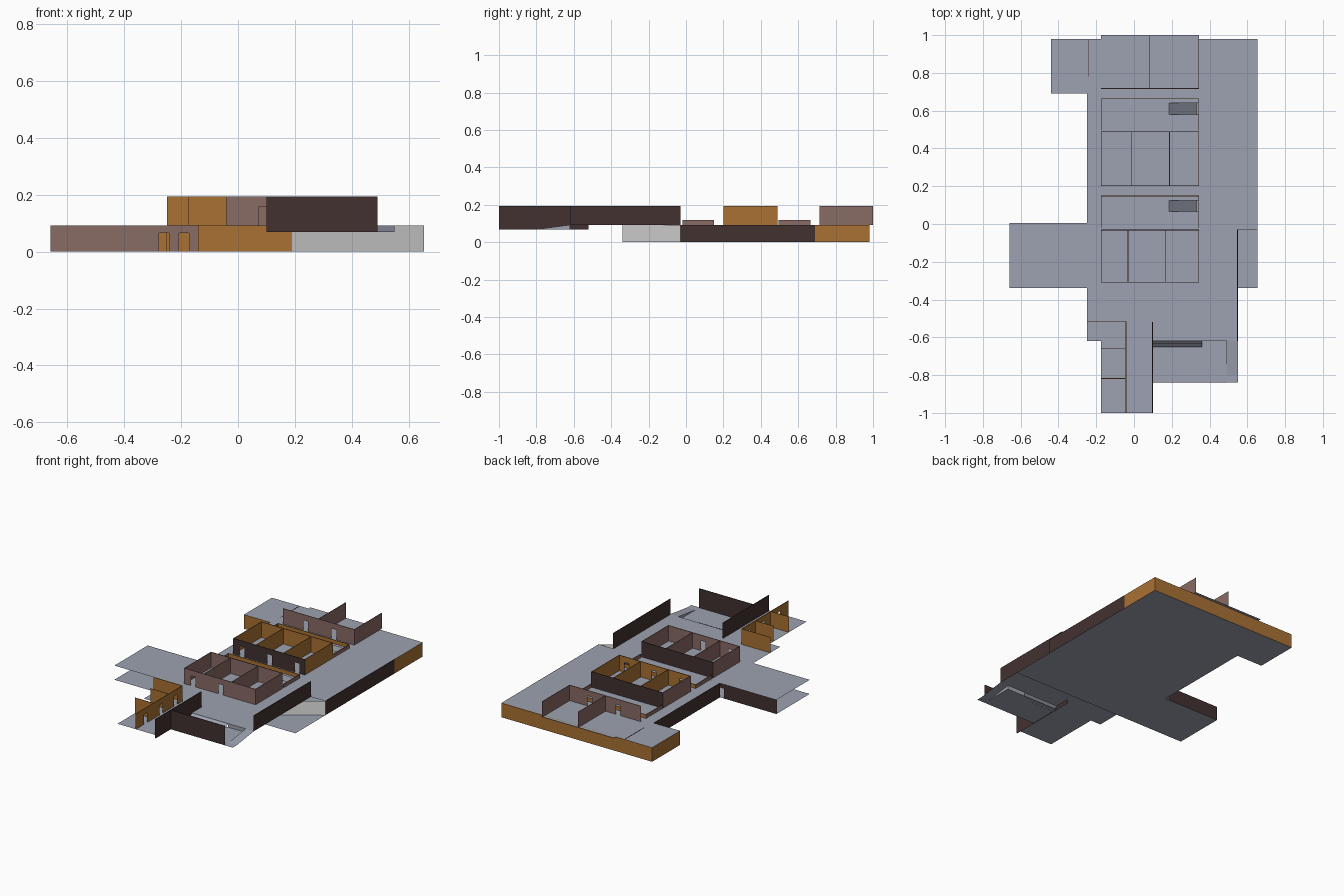
import bpy, bmesh, math
from mathutils import Vector

if "Cube" in bpy.data.objects:
    bpy.data.objects.remove(bpy.data.objects["Cube"])


def mat(name, rgb):
    m = bpy.data.materials.new(name)
    m.diffuse_color = (*rgb, 1)
    m.use_nodes = True
    m.node_tree.nodes["Principled BSDF"].inputs["Base Color"].default_value = m.diffuse_color
    return m


GREY = mat("floor grey", (0.34, 0.365, 0.44))
BROWN = mat("wall brown", (0.25, 0.145, 0.13))
DARK = mat("dark brown", (0.055, 0.031, 0.030))
ORANGE = mat("wall orange", (0.40, 0.165, 0.034))
GLASS = mat("pale glass", (0.92, 0.93, 0.92))

G, U, D, T = 0.0, 0.093, 0.069, 0.195    # ground, upper floor, sunken level, wall top
THICK = 0.004


def make(name, quads, mats, index=None, smooth=False):
    bm = bmesh.new()
    for i, q in enumerate(quads):
        f = bm.faces.new([bm.verts.new(p) for p in q])
        f.material_index = index[i] if index else 0
        f.smooth = smooth
    bmesh.ops.remove_doubles(bm, verts=bm.verts, dist=1e-5)
    me = bpy.data.meshes.new(name)
    bm.to_mesh(me)
    bm.free()
    for m in mats:
        me.materials.append(m)
    ob = bpy.data.objects.new(name, me)
    bpy.context.collection.objects.link(ob)


def floor(name, rects, z):
    make(name, [[(a, c, z), (b, c, z), (b, d, z), (a, d, z)] for a, b, c, d in rects], [GREY])


def wall(name, a, b, z0, z1, material, doors=(), inner=None, width=0.036, height=0.065):
    """Thin wall from a to b with its outer face to the right of the path and the
    inner skin behind it; doors are distances along the path."""
    a, b = Vector(a), Vector(b)
    length = (b - a).length
    d = (b - a) / length
    n = Vector((-d.y, d.x)) * THICK
    quads, index = [], []

    def panel(s, e, lo, hi):
        p, q = a + d * s, a + d * e
        r, t = q + n, p + n
        quads.append([(*p, lo), (*q, lo), (*q, hi), (*p, hi)])
        quads.append([(*r, lo), (*t, lo), (*t, hi), (*r, hi)])
        quads.append([(*p, hi), (*q, hi), (*r, hi), (*t, hi)])
        index.extend((0, 1, 0))
    at = 0
    for c in sorted(doors):
        panel(at, c - width / 2, z0, z1)
        panel(c - width / 2, c + width / 2, z0 + height, z1)
        at = c + width / 2
    panel(at, length, z0, z1)
    make(name, quads, [material, inner or material], index)


def stairs(name, start, run, side, z0, z1, n):
    """Smooth-shaded steps going down from start along run; side is the width vector."""
    s, r, w = Vector((*start, 0)), Vector((*run, 0)) / n, Vector((*side, 0))
    up = (z1 - z0) / n
    quads = []
    for i in range(n):
        hi, lo = Vector((0, 0, z1 - i * up)), Vector((0, 0, z1 - (i + 1) * up))
        p, q = s + r * i, s + r * (i + 1)
        quads.append([p + hi, p + w + hi, p + w + lo, p + lo])
        quads.append([p + lo, p + w + lo, q + w + lo, q + lo])
    make(name, quads, [GREY], smooth=True)


# Floors (upper floor leaves openings for the two stairwells)
wing = (-0.66, -0.25, -0.34, 0.005)
annex = (-0.44, -0.25, 0.69, 0.98)
floor("ground_floor", [(-0.25, 0.655, -0.34, 0.98), wing, annex], G)
SX0, SX1 = 0.185, 0.345
HOLES = [(0.065, 0.125), (0.58, 0.64)]
upper = [wing, annex, (-0.25, SX0, -0.34, 0.98), (SX1, 0.55, -0.34, 0.98),
         (0.55, 0.655, -0.03, 0.98), (-0.25, 0.55, -0.62, -0.34),
         (-0.175, 0.10, -1.0, -0.62), (-0.175, 0.345, 0.98, 1.0)]
y = -0.34
for lo, hi in HOLES + [(0.98, 0)]:
    upper.append((SX0, SX1, y, lo))
    y = hi
floor("upper_floor", upper, U)
floor("sunken_floor", [(0.10, 0.49, -0.84, -0.62), (0.49, 0.55, -0.84, -0.80)], D)

# Stairs and ramp
for i, (lo, hi) in enumerate(HOLES):
    stairs(f"stairwell_flight_{i}", (SX0, lo), (SX1 - SX0, 0), (0, hi - lo), G, U, 12)
stairs("entrance_steps", (0.10, -0.62), (0, -0.045), (0.26, 0), D, U, 3)
wall("level_riser", (0.36, -0.62), (0.49, -0.62), D, U, GREY)
make("ramp", [[(0.49, -0.80, D), (0.55, -0.80, D), (0.55, -0.62, U), (0.49, -0.62, U)],
              [(0.49, -0.80, D), (0.49, -0.62, U), (0.49, -0.62, D)]], [GREY])

# Ground storey walls
wall("wing_back_wall", (-0.14, 0.005), (-0.66, 0.005), G, U, DARK, (0.05, 0.12), inner=BROWN)
wall("west_wall", (-0.25, 0.69), (-0.25, 0.005), G, U, DARK, inner=BROWN)
wall("annex_front_wall", (-0.44, 0.69), (-0.25, 0.69), G, U, ORANGE)
wall("annex_side_wall", (-0.44, 0.98), (-0.44, 0.69), G, U, ORANGE)
wall("back_wall", (0.655, 0.98), (-0.44, 0.98), G, U, ORANGE)
wall("east_wall_rear", (0.655, 0.69), (0.655, 0.98), G, U, ORANGE)
wall("east_wall", (0.655, -0.03), (0.655, 0.69), G, U, DARK)
wall("lobby_wall", (-0.14, -0.34), (0.19, -0.34), G, U, ORANGE)
wall("lobby_side_wall", (-0.14, 0.005), (-0.14, -0.34), G, U, BROWN)
make("lobby_glass", [[(0.19, -0.34, G), (0.655, -0.03, G), (0.655, -0.03, U), (0.19, -0.34, U)]], [GLASS])

# Upper storey room blocks
X0, X1 = -0.175, 0.345


def block(name, y0, y1, dividers, front, side, doors, inner):
    wall(name + "_front", (X0, y0), (X1, y0), U, T, front, doors, inner)
    wall(name + "_back", (X1, y1), (X0, y1), U, T, DARK, (), inner)
    wall(name + "_left", (X0, y1), (X0, y0), U, T, BROWN, (), inner)
    wall(name + "_right", (X1, y0), (X1, y1), U, T, side, (), inner)
    for i, x in enumerate(dividers):
        wall(f"{name}_divider_{i}", (x, y0), (x, y1), U, T, inner)


block("front_rooms", -0.31, -0.03, (-0.03, 0.17), BROWN, BROWN, (0.065, 0.265), BROWN)
block("middle_rooms", 0.20, 0.49, (-0.01, 0.19), DARK, ORANGE, (0.065, 0.265, 0.465), ORANGE)
wall("rear_rooms_front", (X0, 0.715), (X1, 0.715), U, T, BROWN, (0.165, 0.37))
for i, x in enumerate((0.085, X1)):
    wall(f"rear_rooms_side_{i}", (x, 0.715), (x, 1.0), U, T, BROWN)

# Low parapets round the stairwells
for i, (y0, y1) in enumerate([(-0.02, 0.15), (0.495, 0.665)]):
    wall(f"parapet_back_{i}", (X1, y1), (X0, y1), U, 0.118, ORANGE)
    wall(f"parapet_left_{i}", (X0, y1), (X0, y0), U, 0.118, BROWN)
    wall(f"parapet_right_{i}", (X1, y0), (X1, y1), U, 0.118, BROWN)

# Narrow dark strip set in the annex roof
wall("annex_strip", (-0.237, 0.78), (-0.237, 0.975), U - 0.003, U + 0.001, DARK)

# Front offices, corridor and outer walls of the upper storey
wall("office_back_wall", (-0.25, -0.52), (-0.04, -0.52), U, T, ORANGE)
wall("office_corridor_wall", (-0.04, -1.0), (-0.04, -0.52), U, T, ORANGE, (0.10, 0.26, 0.41))
for i, yy in enumerate((-0.66, -0.82)):
    wall(f"office_divider_{i}", (X0, yy), (-0.04, yy), U, T, ORANGE)
wall("corridor_east_wall", (0.10, -1.0), (0.10, -0.52), D, T, DARK)
wall("front_wall", (0.10, -0.84), (0.49, -0.84), D, T, DARK)
wall("terrace_east_wall", (0.55, -0.62), (0.55, -0.03), U, T, DARK)
